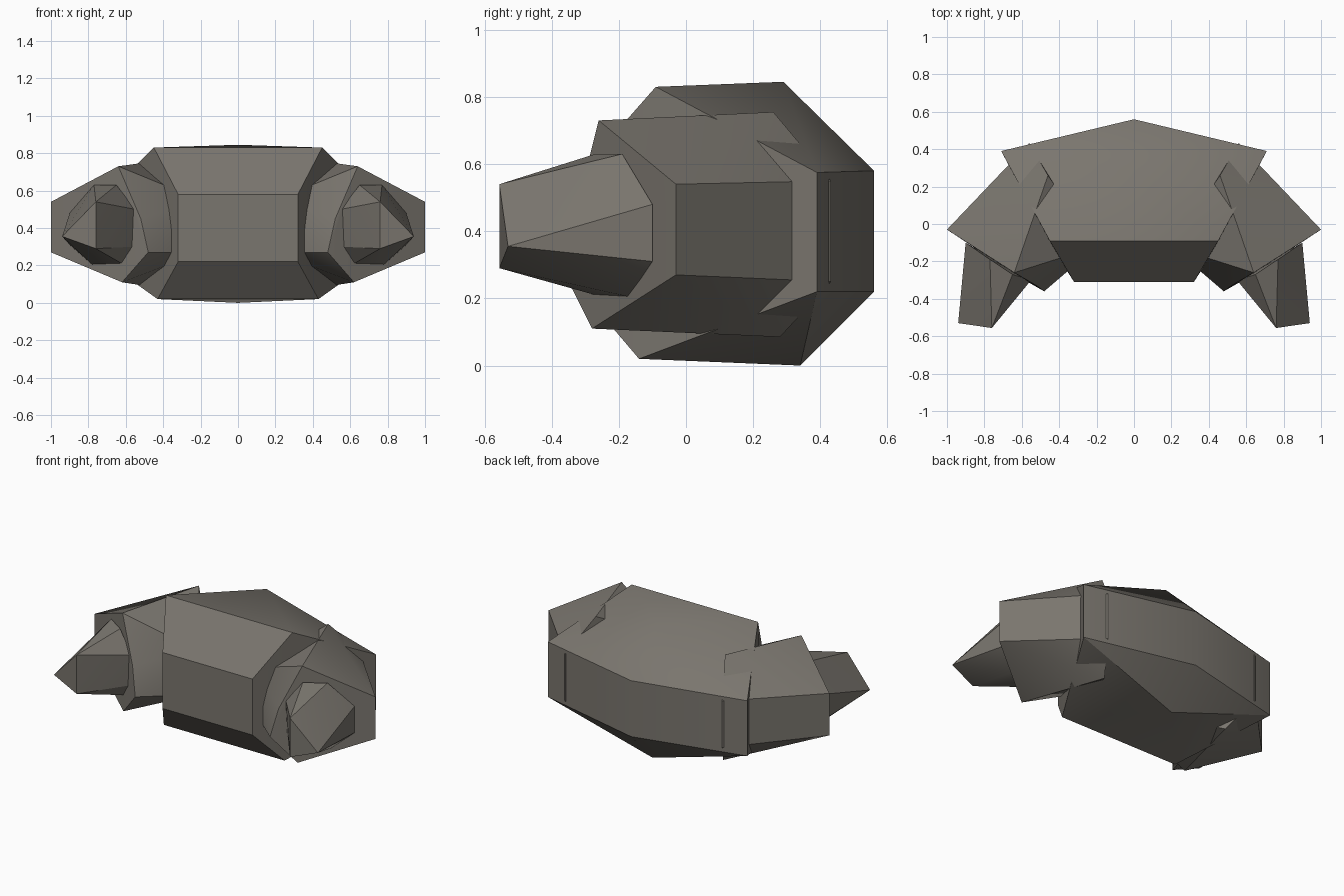
import bpy
import bmesh
import math
from mathutils import Vector

if "Cube" in bpy.data.objects:
    bpy.data.objects.remove(bpy.data.objects["Cube"])

stone = bpy.data.materials.new("warm grey stone")
stone.diffuse_color = (0.195, 0.18, 0.157, 1)
stone.use_nodes = True
stone.node_tree.nodes["Principled BSDF"].inputs["Base Color"].default_value = stone.diffuse_color


def rock(name, corners):
    """Faceted stone: the hull around a few corner points."""
    bm = bmesh.new()
    for c in corners:
        bm.verts.new(Vector(c))
    bmesh.ops.convex_hull(bm, input=bm.verts)
    bmesh.ops.dissolve_limit(bm, angle_limit=math.radians(2),
                             verts=bm.verts, edges=bm.edges)
    bmesh.ops.recalc_face_normals(bm, faces=bm.faces)
    mesh = bpy.data.meshes.new(name)
    bm.to_mesh(mesh)
    bm.free()
    mesh.materials.append(stone)
    obj = bpy.data.objects.new(name, mesh)
    bpy.context.collection.objects.link(obj)
    bpy.ops.object.select_all(action='DESELECT')
    bpy.context.view_layer.objects.active = obj
    obj.select_set(True)
    bpy.ops.object.shade_smooth_by_angle(angle=math.radians(30))
    return obj


def mirrored(corners, side):
    return [(x * side, y, z) for x, y, z in corners]


# Central block: bent six-sided beam with slanted ends
half = [(0.32, -0.31, 0.58), (0.32, -0.31, 0.22), (0.45, -0.09, 0.83),
        (0.71, 0.39, 0.575), (0.71, 0.39, 0.22), (0.43, -0.14, 0.02)]
middle = [(0, 0.29, 0.845), (0, 0.56, 0.58), (0, 0.56, 0.22), (0, 0.34, 0.0)]
rock("central_block", half + mirrored(half, -1) + middle)

# Shoulder blocks: outer end, then inner end sunk into the centre
shoulder = [(1.0, -0.03, 0.54), (1.0, -0.03, 0.27), (0.64, -0.26, 0.73),
            (0.62, -0.28, 0.11), (0.52, -0.33, 0.45), (0.48, -0.36, 0.27),
            (0.56, 0.432, 0.55), (0.56, 0.432, 0.25), (0.46, 0.26, 0.755),
            (0.46, 0.28, 0.085), (0.20, -0.12, 0.55), (0.20, -0.12, 0.27)]

# Horns: three-cornered tip and eight-cornered base
horn = [(0.94, -0.53, 0.355), (0.76, -0.556, 0.54), (0.76, -0.556, 0.29),
        (0.90, -0.10, 0.48), (0.90, -0.10, 0.31), (0.77, -0.19, 0.63),
        (0.65, -0.27, 0.63), (0.55, -0.30, 0.50), (0.56, -0.30, 0.30),
        (0.62, -0.27, 0.21), (0.78, -0.17, 0.205)]

for label, side in (("right", 1), ("left", -1)):
    rock(label + "_shoulder", mirrored(shoulder, side))
    rock(label + "_horn", mirrored(horn, side))
